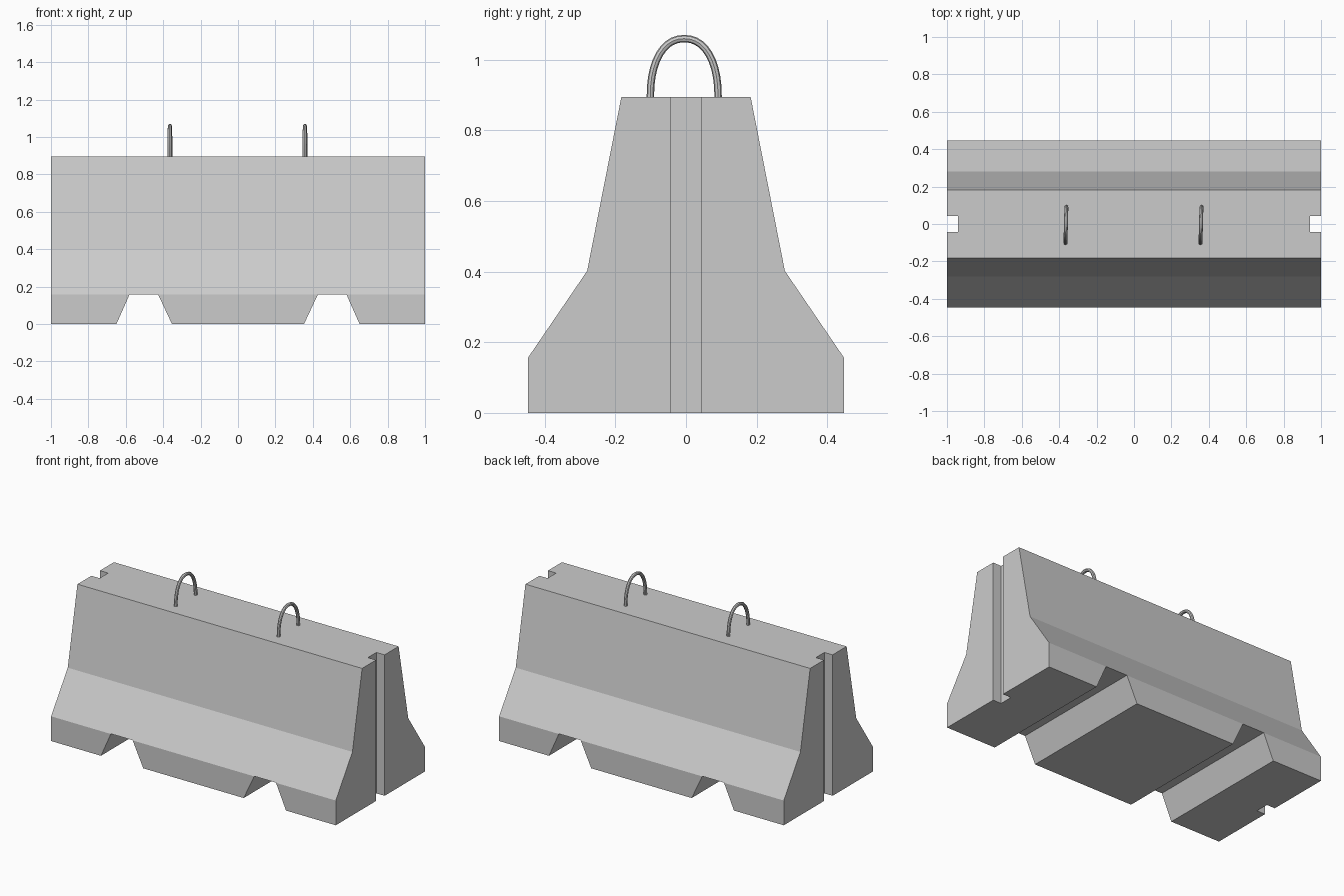
import bpy, bmesh, math
from mathutils import Vector

if "Cube" in bpy.data.objects:
    bpy.data.objects.remove(bpy.data.objects["Cube"])


def prism(name, points, depth):
    """Closed prism: outline points swept along the vector depth."""
    bm = bmesh.new()
    face = bm.faces.new([bm.verts.new(p) for p in points])
    ext = bmesh.ops.extrude_face_region(bm, geom=[face])
    verts = [g for g in ext["geom"] if isinstance(g, bmesh.types.BMVert)]
    bmesh.ops.translate(bm, verts=verts, vec=Vector(depth))
    bmesh.ops.recalc_face_normals(bm, faces=bm.faces)
    me = bpy.data.meshes.new(name)
    bm.to_mesh(me)
    bm.free()
    ob = bpy.data.objects.new(name, me)
    bpy.context.collection.objects.link(ob)
    return ob


def cut(target, cutter):
    """Subtract the cutter and remove it."""
    mod = target.modifiers.new("cut", 'BOOLEAN')
    mod.operation = 'DIFFERENCE'
    mod.solver = 'EXACT'
    mod.object = cutter
    bpy.context.view_layer.objects.active = target
    bpy.ops.object.modifier_apply(modifier=mod.name)
    bpy.data.objects.remove(cutter)


# Concrete barrier body
half = [(0.447, 0), (0.447, 0.157), (0.28, 0.402), (0.183, 0.895)]
profile = half + [(-y, z) for y, z in reversed(half)]
body = prism("barrier_body", [(-1, y, z) for y, z in profile], (2, 0, 0))

for s in (-1, 1):
    # Forklift channels through the foot
    channel = [(-0.70, -0.1), (-0.65, 0), (-0.58, 0.158), (-0.427, 0.158), (-0.353, 0), (-0.306, -0.1)]
    cut(body, prism("channel_cutter", [(s * x, -0.6, z) for x, z in channel], (0, 1.2, 0)))
    # Joint grooves in the end faces
    groove = [(0.942, -0.043), (1.1, -0.043), (1.1, 0.043), (0.942, 0.043)]
    cut(body, prism("groove_cutter", [(s * x, y, -0.1) for x, y in groove], (0, 0, 1.2)))


# Steel lifting loops
def lifting_loop(name, x, turn):
    curve = bpy.data.curves.new(name, 'CURVE')
    curve.dimensions = '3D'
    curve.bevel_depth = 0.0105
    curve.bevel_resolution = 2
    curve.use_fill_caps = True
    n = 20
    pts = [(0, -0.098, -0.02)]
    for i in range(n + 1):
        a = math.pi * i / n
        c, s = math.cos(a), math.sin(a)
        pts.append((0, -math.copysign(abs(c) ** 0.9, c) * 0.096, abs(s) ** 0.9 * 0.165))
    pts.append((0, 0.098, -0.02))
    spline = curve.splines.new('POLY')
    spline.points.add(len(pts) - 1)
    for p, co in zip(spline.points, pts):
        p.co = (*co, 1)
    ob = bpy.data.objects.new(name, curve)
    bpy.context.collection.objects.link(ob)
    ob.location = (x, -0.005, 0.895)
    ob.rotation_euler.z = turn
    bpy.ops.object.select_all(action='DESELECT')
    ob.select_set(True)
    bpy.context.view_layer.objects.active = ob
    bpy.ops.object.convert(target='MESH')
    bpy.ops.object.shade_smooth_by_angle()


lifting_loop("lifting_loop_left", -0.364, math.radians(-1.5))
lifting_loop("lifting_loop_right", 0.358, math.radians(-1.5))
